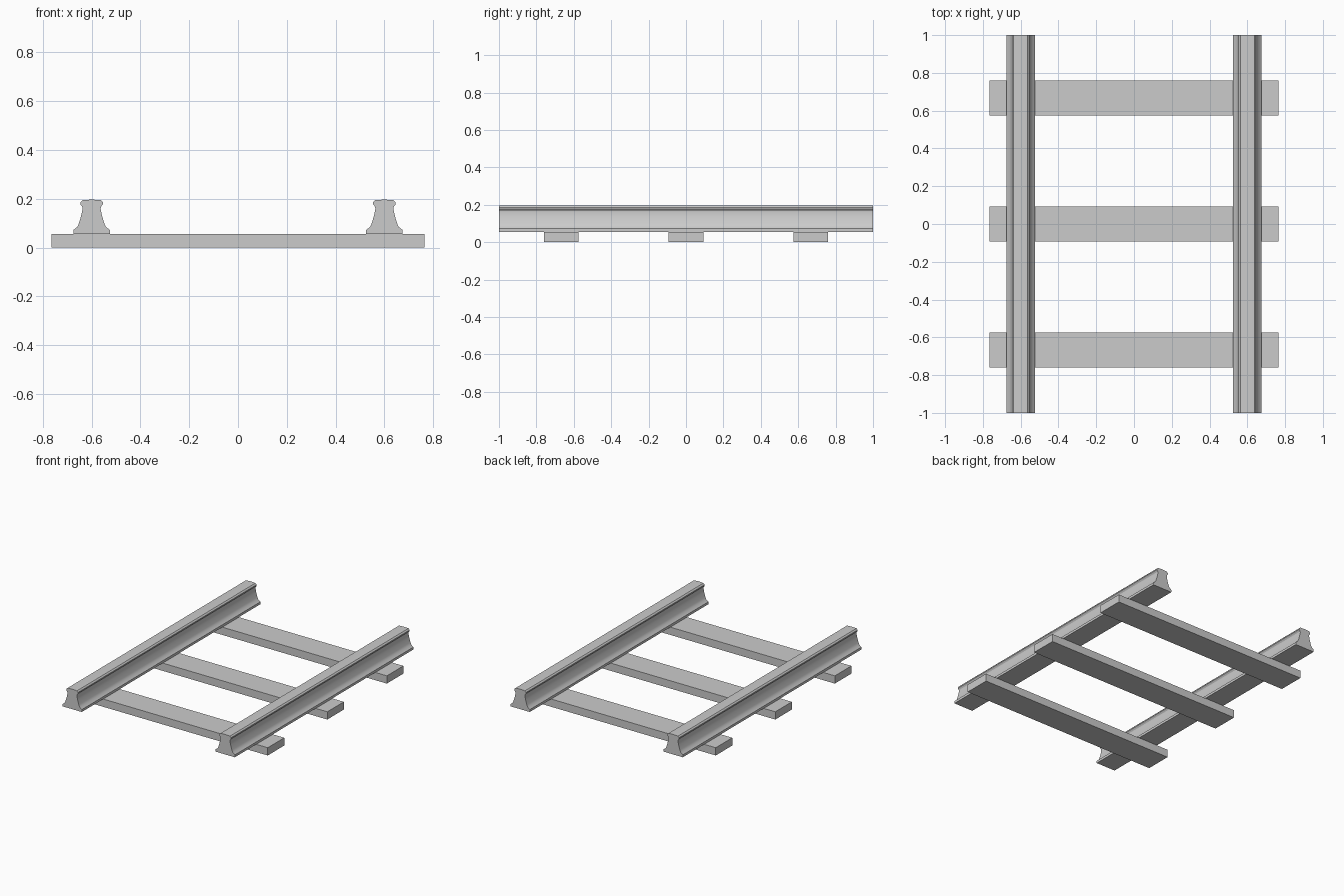
import bpy, bmesh

if "Cube" in bpy.data.objects:
    bpy.data.objects.remove(bpy.data.objects["Cube"])

# Right half of the rail cross-section (x offset, z), from foot to crown
HALF = [(0.075, 0.055), (0.075, 0.072), (0.058, 0.086), (0.052, 0.100),
        (0.043, 0.130), (0.037, 0.158), (0.038, 0.167), (0.046, 0.178),
        (0.046, 0.186), (0.037, 0.195), (0.0, 0.197)]
PROFILE = HALF + [(-x, z) for x, z in reversed(HALF[:-1])]


def extrude(name, outline, start, vector, smooth=False):
    """Extrude a closed outline of 3D points into a solid."""
    bm = bmesh.new()
    face = bm.faces.new([bm.verts.new(p) for p in outline])
    out = bmesh.ops.extrude_face_region(bm, geom=[face])
    bmesh.ops.translate(bm, vec=vector,
                        verts=[g for g in out["geom"] if isinstance(g, bmesh.types.BMVert)])
    bmesh.ops.recalc_face_normals(bm, faces=bm.faces)
    mesh = bpy.data.meshes.new(name)
    bm.to_mesh(mesh)
    bm.free()
    obj = bpy.data.objects.new(name, mesh)
    obj.location = start
    bpy.context.collection.objects.link(obj)
    if smooth:
        bpy.ops.object.select_all(action='DESELECT')
        obj.select_set(True)
        bpy.context.view_layer.objects.active = obj
        bpy.ops.object.shade_smooth_by_angle(angle=0.5)
    return obj


# Two rails running along y
for side, x in (("left", -0.6), ("right", 0.6)):
    extrude(f"{side}_rail", [(px, 0, pz) for px, pz in PROFILE],
            (x, -1, 0), (0, 2, 0), smooth=True)

# Three flat sleepers across the track
for i, y in enumerate((-0.667, 0.0, 0.667)):
    w = 0.0925
    extrude(f"sleeper_{i + 1}", [(0, -w, 0), (0, w, 0), (0, w, 0.055), (0, -w, 0.055)],
            (-0.765, y, 0), (1.53, 0, 0))
